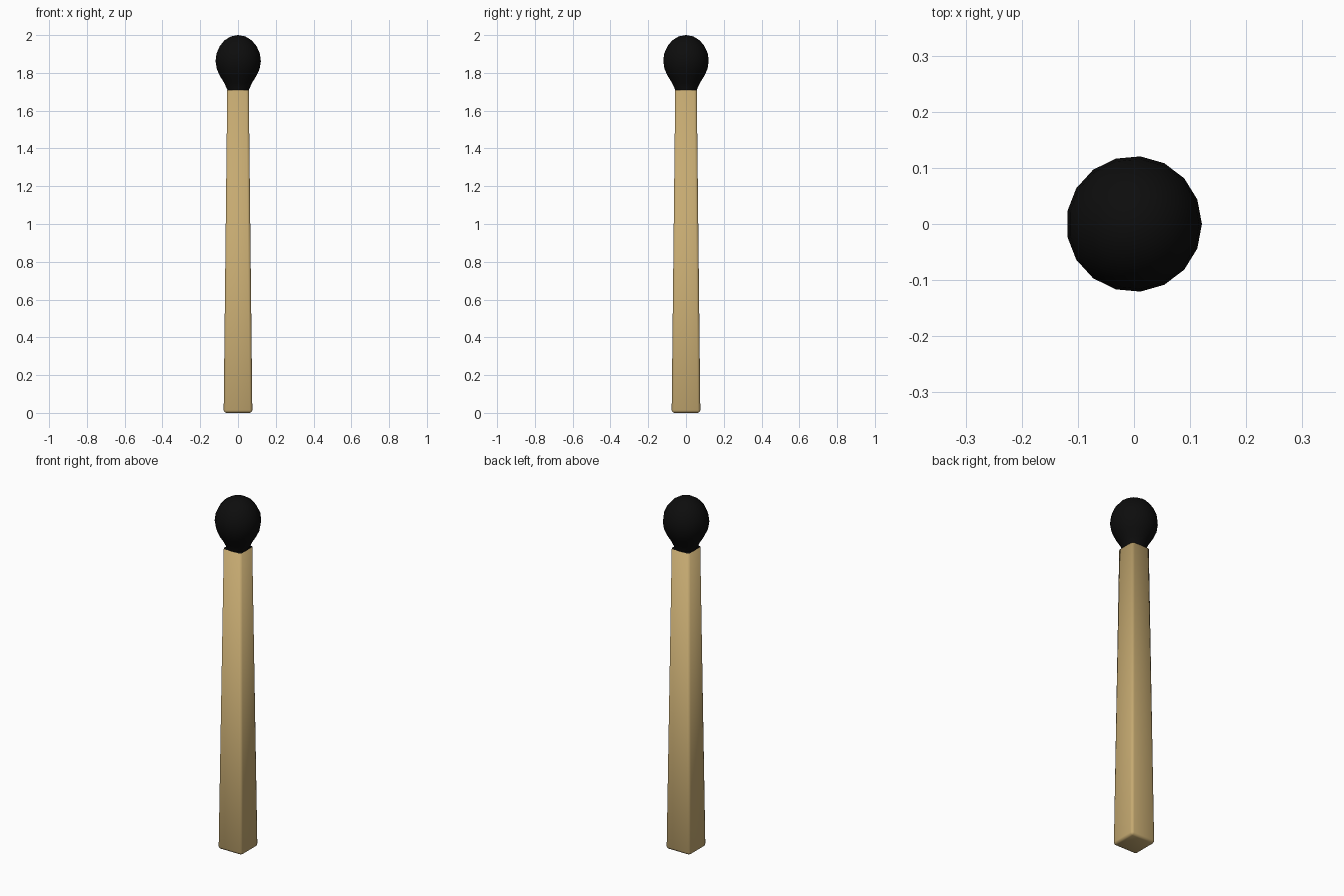
import bpy, bmesh, math

if "Cube" in bpy.data.objects:
    bpy.data.objects.remove(bpy.data.objects["Cube"])


def material(name, color):
    m = bpy.data.materials.new(name)
    m.diffuse_color = (*color, 1)
    m.use_nodes = True
    m.node_tree.nodes["Principled BSDF"].inputs["Base Color"].default_value = m.diffuse_color
    return m


wood = material("pale wood", (0.56, 0.40, 0.165))
black = material("match black", (0.004, 0.004, 0.004))


def finish(bm, name, mats):
    bmesh.ops.recalc_face_normals(bm, faces=bm.faces)
    for f in bm.faces:
        f.smooth = True
    me = bpy.data.meshes.new(name)
    bm.to_mesh(me)
    bm.free()
    for m in mats:
        me.materials.append(m)
    ob = bpy.data.objects.new(name, me)
    bpy.context.collection.objects.link(ob)
    return ob


# Tapered square stick with softened edges and a blackened top
bm = bmesh.new()
bmesh.ops.create_cube(bm, size=1)
for v in bm.verts:
    top = v.co.z > 0
    half = 0.057 if top else 0.076
    v.co = (math.copysign(half, v.co.x), math.copysign(half, v.co.y), 1.71 if top else 0)
edges = [e for e in bm.edges if min(v.co.z for v in e.verts) < 0.01]
bmesh.ops.bevel(bm, geom=edges, offset=0.014, segments=2, profile=0.5, affect='EDGES')
for f in bm.faces:
    f.material_index = int(all(v.co.z > 1.705 for v in f.verts))
finish(bm, "stick", [wood, black])

# Egg-shaped head, a 17-sided revolved profile
N = 17
profile = [(0.056, 1.695), (0.057, 1.71), (0.076, 1.75), (0.098, 1.785), (0.114, 1.82),
           (0.121, 1.862), (0.116, 1.902), (0.098, 1.942), (0.073, 1.972), (0.039, 1.993)]
bm = bmesh.new()
rings = [[bm.verts.new((r * math.cos(2 * math.pi * i / N),
                        r * math.sin(2 * math.pi * i / N), z)) for i in range(N)]
         for r, z in profile]
for a, b in zip(rings, rings[1:]):
    for i in range(N):
        j = (i + 1) % N
        bm.faces.new((a[i], a[j], b[j], b[i]))
tip = bm.verts.new((0, 0, 2.0))
for i in range(N):
    bm.faces.new((rings[-1][i], rings[-1][(i + 1) % N], tip))
bm.faces.new(rings[0][::-1])
finish(bm, "match_head", [black])
